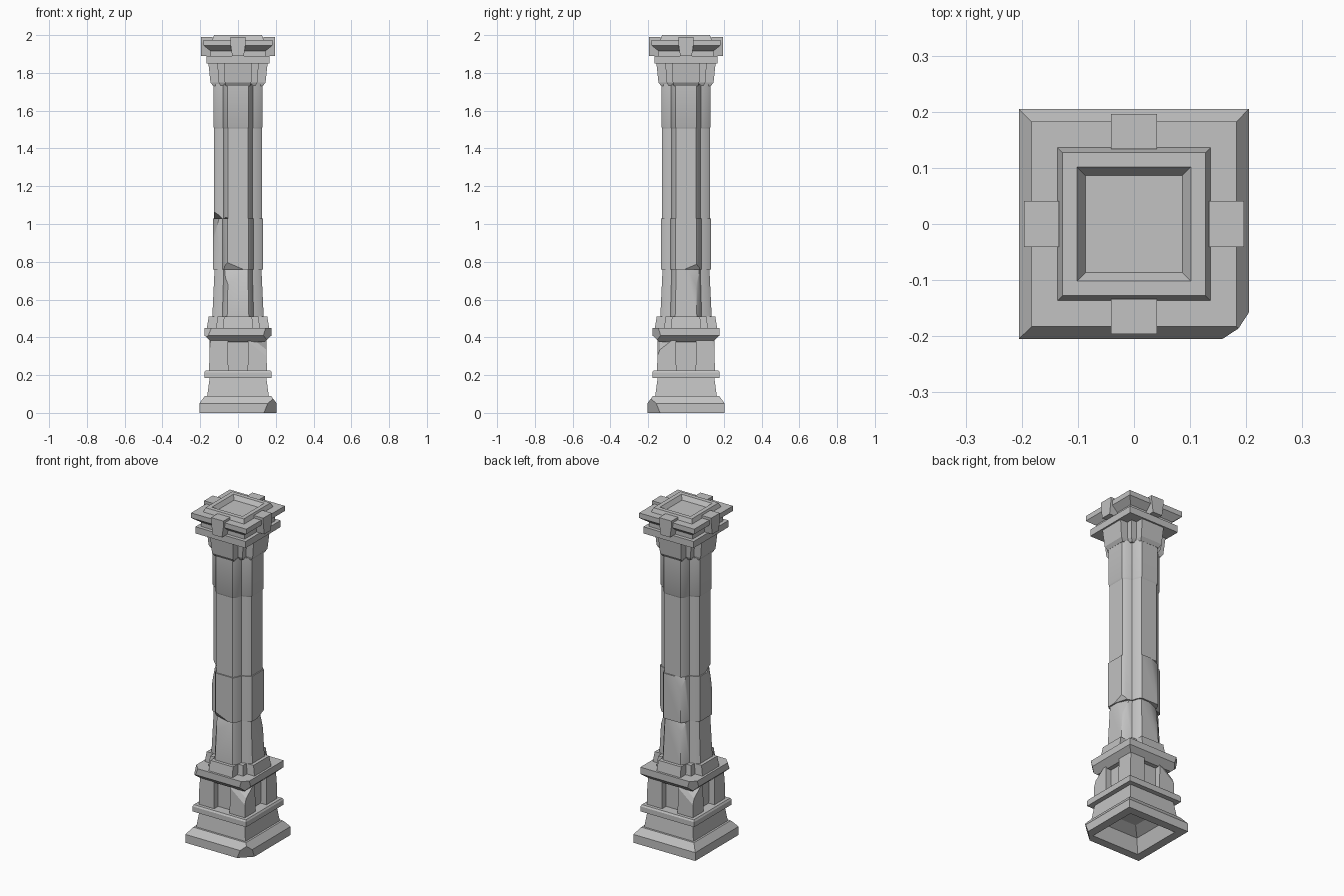
import bpy, bmesh
from math import radians
from mathutils import Vector

if "Cube" in bpy.data.objects:
    bpy.data.objects.remove(bpy.data.objects["Cube"], do_unlink=True)

stone = bpy.data.materials.new("grey stone")
stone.use_nodes = True
GREY = (0.54, 0.54, 0.54, 1)
stone.diffuse_color = GREY
bsdf = stone.node_tree.nodes["Principled BSDF"]
bsdf.inputs["Base Color"].default_value = GREY
bsdf.inputs["Roughness"].default_value = 0.9


def square(h):
    return [(h, -h), (h, h), (-h, h), (-h, -h)]


def four_sided(quarter, h):
    """Turn one quarter of an outline around the centre and scale it."""
    pts = []
    for _ in range(4):
        pts += [(x * h, y * h) for x, y in quarter]
        quarter = [(-y, x) for x, y in quarter]
    return pts


def lobes(h):
    """Four rounded lobes that meet in V grooves."""
    return four_sided([(1, 0.42), (0.87, 0.53), (0.61, 0.61), (0.53, 0.87), (0.42, 1)], h)


def cross(h):
    """Stepped cross with square inner corners."""
    return four_sided([(1, 0.48), (0.7, 0.48), (0.7, 0.7), (0.48, 0.7), (0.48, 1)], h)


def wedge(h):
    return [(h, -0.031), (h, 0.031), (-h, 0.031), (-h, -0.031)]


def chip(bm, normal, depth):
    """Slice off the outermost corner along a direction and close the cut."""
    n = Vector(normal).normalized()
    top = max(v.co.dot(n) for v in bm.verts)
    bmesh.ops.bisect_plane(bm, geom=bm.verts[:] + bm.edges[:] + bm.faces[:],
                           plane_co=n * (top - depth), plane_no=n, clear_outer=True)
    bmesh.ops.holes_fill(bm, edges=[e for e in bm.edges if e.is_boundary], sides=0)


def loft(name, outline, rings, chips=(), centre=(0, 0), smooth=False):
    """Stack outlines of (half width, height), cap both ends, then chip."""
    bm = bmesh.new()
    loops = [[bm.verts.new((x + centre[0], y + centre[1], z)) for x, y in outline(h)]
             for h, z in rings]
    for a, b in zip(loops, loops[1:]):
        for i in range(len(a)):
            j = (i + 1) % len(a)
            bm.faces.new((a[i], a[j], b[j], b[i]))
    bm.faces.new(loops[0][::-1])
    bm.faces.new(loops[-1])
    for normal, depth in chips:
        chip(bm, normal, depth)
    bmesh.ops.recalc_face_normals(bm, faces=bm.faces[:])
    mesh = bpy.data.meshes.new(name)
    bm.to_mesh(mesh)
    bm.free()
    mesh.materials.append(stone)
    if smooth:
        mesh.shade_smooth()
        mesh.set_sharp_from_angle(angle=radians(35))
    obj = bpy.data.objects.new(name, mesh)
    bpy.context.collection.objects.link(obj)
    return obj


# Hollow stepped base with one broken corner
loft("base", square, [(0.07, 0.11), (0.13, 0.08), (0.155, 0), (0.205, 0), (0.205, 0.05),
                      (0.175, 0.09), (0.163, 0.09), (0.15, 0.185)],
     [((1, -1, -0.4), 0.046)])
loft("base_slab", square, [(0.178, 0.185), (0.178, 0.215), (0.172, 0.225)])

# Pedestal core with four corner posts
loft("pedestal_core", square, [(0.115, 0.22), (0.115, 0.39)])
for sx in (-1, 1):
    for sy in (-1, 1):
        broken = [((sx, sy, 1.3), 0.04), ((sx * 0.3, sy, 0.4), 0.008)]
        loft("pedestal_post", square, [(0.051, 0.22), (0.048, 0.385)],
             broken if sx != sy else [((sx, sy * 0.3, 0.1), 0.004)],
             centre=(sx * 0.102, sy * 0.102))

# Pedestal cap and the foot of the shaft
loft("pedestal_cap", square, [(0.14, 0.375), (0.178, 0.41), (0.178, 0.45)],
     [((1, -1, -0.3), 0.03), ((-1, -1, 0.4), 0.025), ((-1, 1, -0.3), 0.03)])
loft("shaft_foot", cross, [(0.165, 0.45), (0.155, 0.51)])

# Shaft drums, each slightly different and chipped
loft("shaft_drum_1", lobes, [(0.136, 0.51), (0.124, 0.76)],
     [((-0.25, -1, 0.4), 0.025), ((1, 0.5, 0.3), 0.018), ((-0.4, 1, 0.4), 0.018)], smooth=True)
loft("shaft_drum_2", lobes, [(0.133, 0.76), (0.133, 1.03)],
     [((-1, -0.5, 0.2), 0.02), ((-0.3, -1, -0.7), 0.02), ((1, 0.3, -0.7), 0.015),
      ((-0.4, 1, 0.3), 0.018)], smooth=True)
loft("shaft_drum_3", lobes, [(0.126, 1.03), (0.126, 1.51)],
     [((-1, -0.6, -0.9), 0.02)], smooth=True)
loft("shaft_drum_4", lobes, [(0.126, 1.505), (0.131, 1.515), (0.131, 1.74)], smooth=True)

# Capital: flared cross, slab, neck and overhanging crown
loft("capital_flare", cross, [(0.132, 1.73), (0.146, 1.75), (0.157, 1.855)])
loft("capital_slab", square, [(0.166, 1.85), (0.166, 1.89)])
loft("capital_neck", square, [(0.145, 1.885), (0.145, 1.93)])
loft("crown", square, [(0.145, 1.915), (0.183, 1.945), (0.183, 1.975), (0.136, 1.975),
                       (0.127, 2.0), (0.102, 2.0), (0.086, 1.975)])

# Tapered keystones over the middle of each crown side
for i, (ax, ay) in enumerate([(0, -1), (1, 0), (0, 1), (-1, 0)]):
    keystone = loft("keystone", wedge, [(0.031, 1.89), (0.041, 1.96), (0.041, 1.99)])
    keystone.location = (ax * 0.165, ay * 0.165, 0)
    keystone.rotation_euler.z = radians(90 * i)
